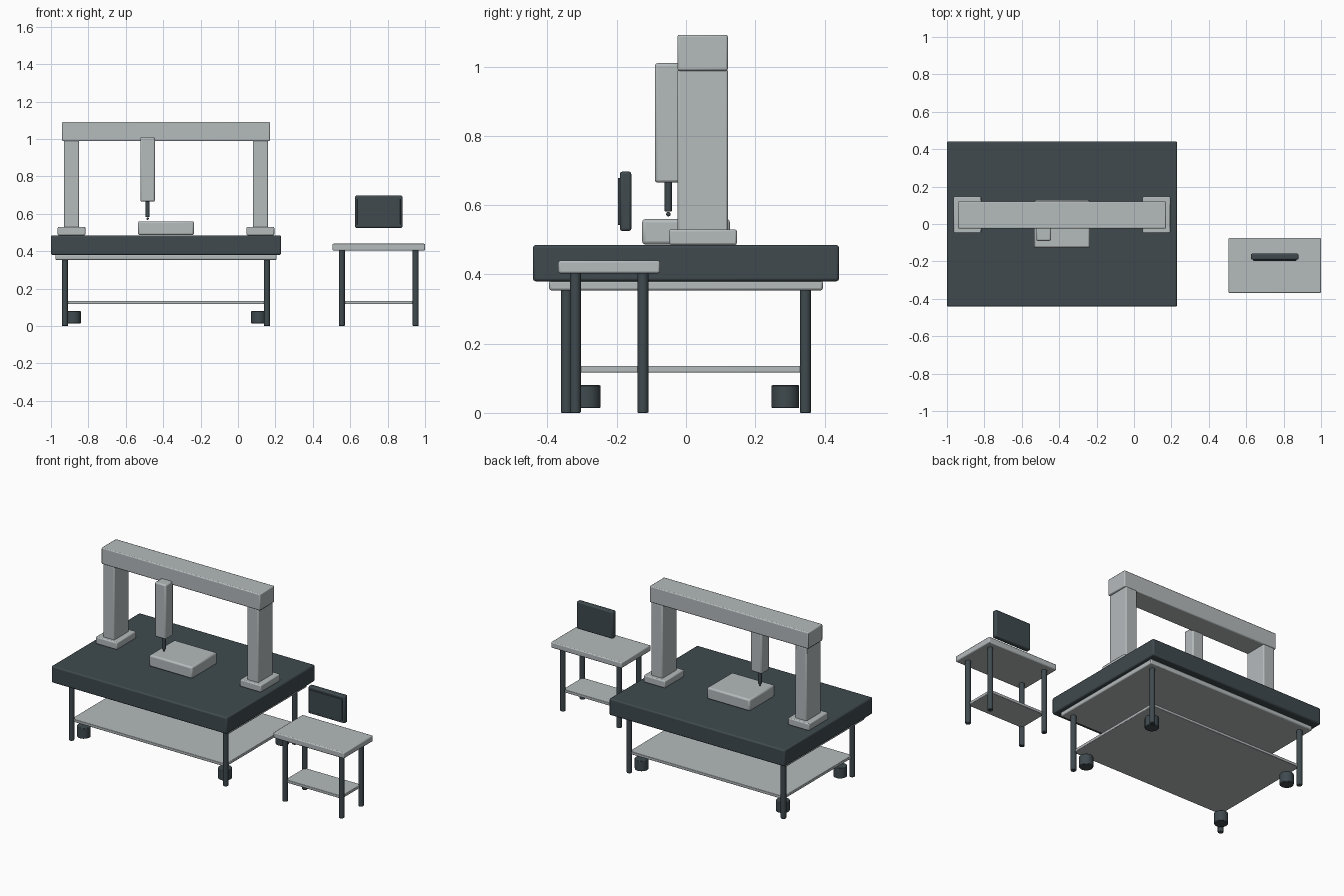
import bpy
import math

cube = bpy.data.objects.get("Cube")
if cube:
    bpy.data.objects.remove(cube, do_unlink=True)


def make_material(name, colour):
    mat = bpy.data.materials.new(name)
    mat.use_nodes = True
    mat.diffuse_color = colour
    mat.node_tree.nodes["Principled BSDF"].inputs["Base Color"].default_value = colour
    return mat


light_grey = make_material("light grey", (0.46, 0.495, 0.505, 1))
dark_slate = make_material("dark slate", (0.05, 0.068, 0.077, 1))


def finish(name, mat, bevel):
    ob = bpy.context.object
    ob.name = name
    ob.data.materials.append(mat)
    if bevel:
        mod = ob.modifiers.new("soft edges", "BEVEL")
        mod.width = bevel
        mod.segments = 2
        mod.limit_method = "ANGLE"
        mod.angle_limit = math.radians(40)
    bpy.ops.object.shade_smooth_by_angle(angle=math.radians(35))
    return ob


def box(name, x, y, z, mat, bevel=0.006):
    """Box from its (min, max) range on each axis."""
    ranges = (x, y, z)
    bpy.ops.mesh.primitive_cube_add(size=1, location=[(a + b) / 2 for a, b in ranges])
    bpy.context.object.scale = [b - a for a, b in ranges]
    bpy.ops.object.transform_apply(location=False, rotation=False, scale=True)
    return finish(name, mat, bevel)


def post(name, x, y, z, radius, mat, bevel=0.003):
    """Upright cylinder from its centre and (min, max) height."""
    bpy.ops.mesh.primitive_cylinder_add(
        vertices=24, radius=radius, depth=z[1] - z[0], location=(x, y, sum(z) / 2))
    return finish(name, mat, bevel)


def around(centre, half):
    return (centre - half, centre + half)


def frame(name, cx, cy, dx, dy, top):
    """Four round legs with a low shelf between them."""
    for sx, side in ((-1, "right"), (1, "left")):
        for sy, end in ((-1, "front"), (1, "back")):
            post(f"{name}_leg_{end}_{side}", cx + sx * dx, cy + sy * dy,
                 (0, top), 0.016, dark_slate)
    box(f"{name}_shelf", around(cx, dx), around(cy, dy), (0.117, 0.135), light_grey, 0.003)


# Main table
TABLE_X = -0.385
box("table_slab", around(TABLE_X, 0.615), around(0, 0.442), (0.38, 0.485), dark_slate, 0.008)
box("table_tray", around(TABLE_X, 0.592), around(0, 0.395), (0.354, 0.382), light_grey)
frame("table", TABLE_X, 0, 0.54, 0.345, 0.36)
for sx, side in ((-1, "right"), (1, "left")):
    for sy, end in ((-1, "front"), (1, "back")):
        post(f"caster_{end}_{side}", TABLE_X + sx * 0.495, sy * 0.287,
             (0.014, 0.08), 0.04, dark_slate)

# Gantry
for sx, side in ((-1, "right"), (1, "left")):
    x = TABLE_X + sx * 0.505
    box(f"column_foot_{side}", around(x, 0.074), around(0.049, 0.098), (0.485, 0.53), light_grey)
    box(f"column_{side}", around(x, 0.04), around(0.048, 0.073), (0.485, 0.992), light_grey)
box("gantry_beam", around(TABLE_X, 0.556), around(0.048, 0.073), (0.988, 1.092), light_grey)

# Probe head
PROBE = (-0.483, -0.051)
box("probe_housing", around(PROBE[0], 0.039), (-0.09, -0.013), (0.665, 1.01), light_grey, 0.008)
post("probe_shaft", *PROBE, (0.582, 0.67), 0.0105, dark_slate, 0.002)
bpy.ops.mesh.primitive_uv_sphere_add(segments=16, ring_count=10, radius=0.0065,
                                     location=(*PROBE, 0.574))
finish("probe_tip", dark_slate, 0)

# Workpiece
box("workpiece", around(TABLE_X, 0.15), around(0.0, 0.127), (0.486, 0.56), light_grey, 0.01)

# Side desk
DESK = (0.7525, -0.222)
box("desk_top", around(DESK[0], 0.2475), around(DESK[1], 0.147), (0.403, 0.44), light_grey)
frame("desk", *DESK, 0.1975, 0.0975, 0.406)

# Monitor
box("monitor_body", around(DESK[0], 0.127), (-0.191, -0.158), (0.525, 0.697), dark_slate, 0.007)
box("monitor_screen", around(DESK[0], 0.115), (-0.197, -0.189), (0.543, 0.679), dark_slate, 0.001)
